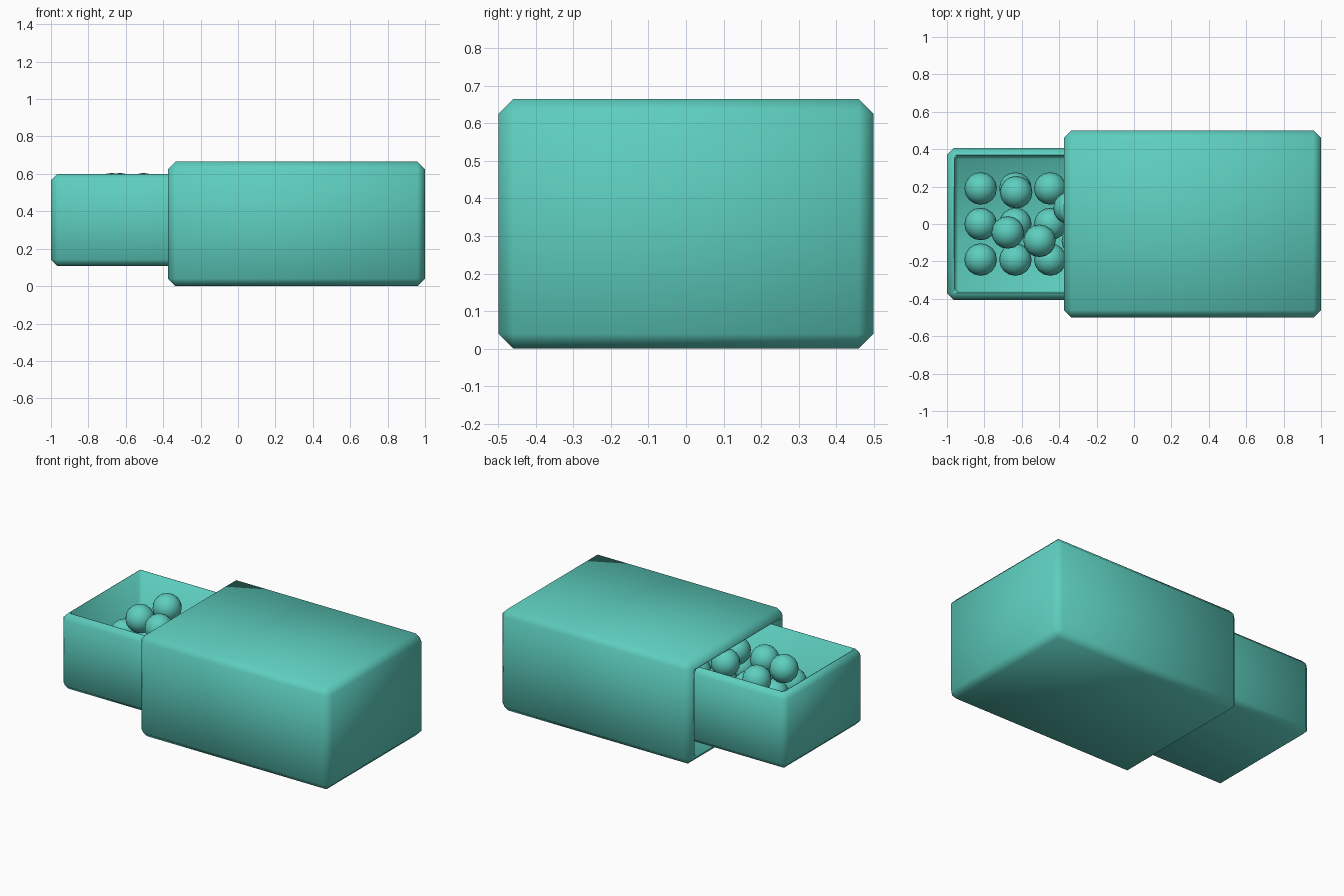
import bpy, bmesh
from mathutils import Vector

if "Cube" in bpy.data.objects:
    bpy.data.objects.remove(bpy.data.objects["Cube"])

teal = bpy.data.materials.new("teal")
teal.diffuse_color = (0.11, 0.62, 0.52, 1)
teal.use_nodes = True
teal.node_tree.nodes["Principled BSDF"].inputs["Base Color"].default_value = teal.diffuse_color


def finish(name, bm):
    for f in bm.faces:
        f.smooth = True
    me = bpy.data.meshes.new(name)
    bm.to_mesh(me)
    bm.free()
    me.materials.append(teal)
    ob = bpy.data.objects.new(name, me)
    bpy.context.collection.objects.link(ob)
    return ob


def chamfered_box(name, lo, hi, bevel):
    lo, hi = Vector(lo), Vector(hi)
    bm = bmesh.new()
    bmesh.ops.create_cube(bm, size=1)
    for v in bm.verts:
        v.co = (lo + hi) / 2 + v.co * (hi - lo)
    bmesh.ops.bevel(bm, geom=bm.edges[:], offset=bevel, segments=1,
                    affect='EDGES', profile=0.5)
    return finish(name, bm)


def hollow(ob, lo, hi, bevel):
    cutter = chamfered_box(ob.name + "_cutter", lo, hi, bevel)
    mod = ob.modifiers.new("cavity", 'BOOLEAN')
    mod.operation = 'DIFFERENCE'
    mod.solver = 'EXACT'
    mod.object = cutter
    bpy.context.view_layer.objects.active = ob
    bpy.ops.object.modifier_apply(modifier=mod.name)
    bpy.data.objects.remove(cutter)


# outer sleeve, open at the -x end
sleeve = chamfered_box("sleeve", (-0.375, -0.5, 0), (1, 0.5, 0.665), 0.04)
hollow(sleeve, (-0.6, -0.45, 0.05), (0.95, 0.45, 0.615), 0.02)

# sliding drawer, open at the top
drawer = chamfered_box("drawer", (-1, -0.405, 0.107), (0.28, 0.405, 0.6), 0.035)
hollow(drawer, (-0.96, -0.367, 0.147), (0.24, 0.367, 0.8), 0.02)

# balls: a regular layer with a loose heap on top
spots = [(-0.82 + 0.186 * i, 0.19 * j, 0.365) for i in range(6) for j in (-1, 0, 1)]
spots += [(x, y, 0.518) for x, y in (
    (-0.63, 0.17), (-0.675, -0.045), (-0.505, -0.09), (-0.345, 0.085),
    (-0.3, -0.09))]
bm = bmesh.new()
for p in spots:
    new = bmesh.ops.create_uvsphere(bm, u_segments=16, v_segments=10, radius=0.087)
    bmesh.ops.translate(bm, verts=new["verts"], vec=p)
finish("balls", bm)
